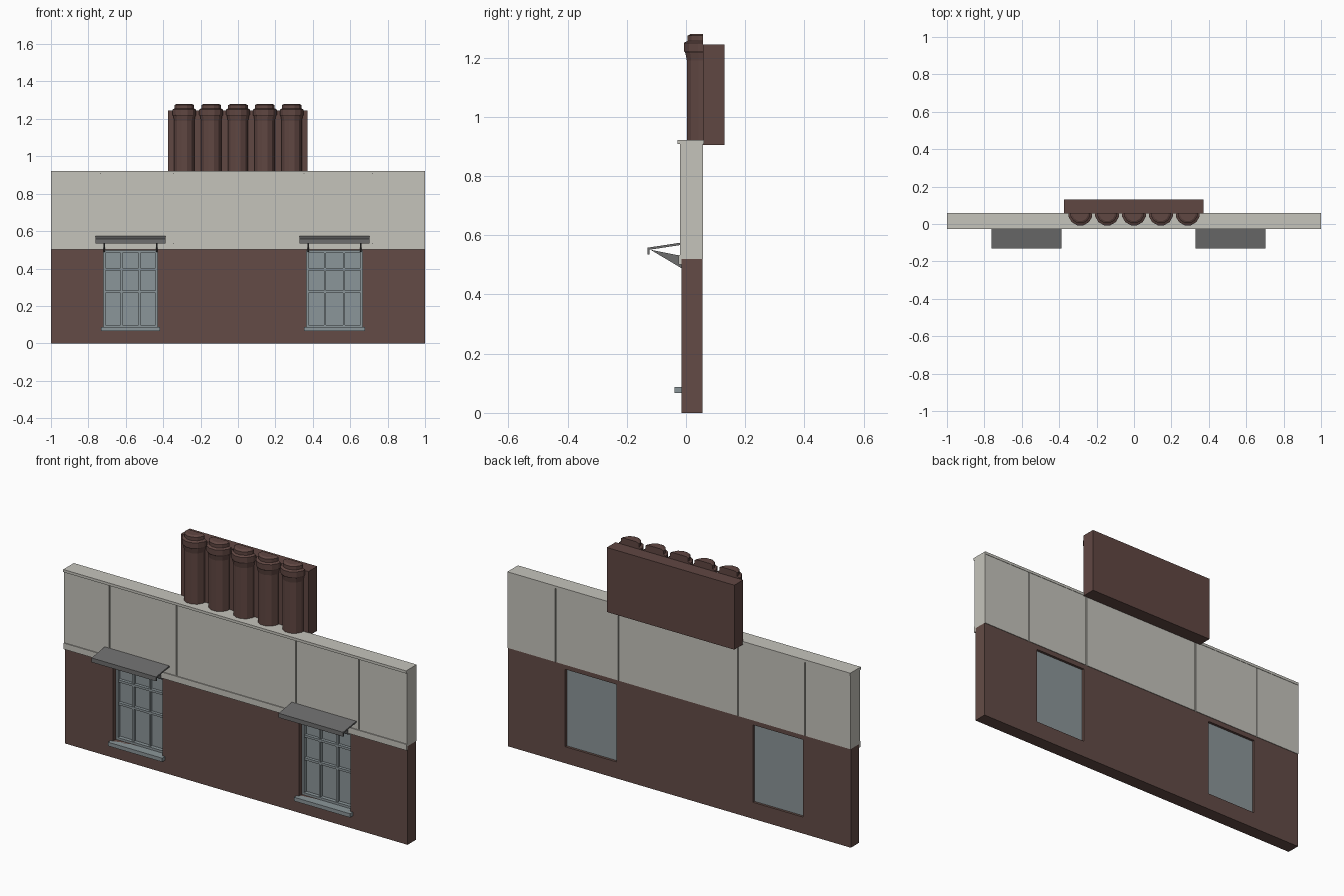
import bpy
import bmesh
import math
from mathutils import Matrix, Vector

cube = bpy.data.objects.get("Cube")
if cube:
    bpy.data.objects.remove(cube, do_unlink=True)


def material(name, rgb):
    m = bpy.data.materials.new(name)
    m.use_nodes = True
    m.diffuse_color = (*rgb, 1)
    m.node_tree.nodes["Principled BSDF"].inputs["Base Color"].default_value = (*rgb, 1)
    return m


BRICK = material("brown brick", (0.125, 0.071, 0.061))
CHIMNEY = material("brown clay", (0.118, 0.063, 0.055))
STONE = material("pale stone", (0.56, 0.55, 0.50))
METAL = material("grey metal", (0.155, 0.155, 0.155))
GLASS = material("blue grey glass", (0.26, 0.305, 0.32))


def finish(name, bm, mat):
    bmesh.ops.recalc_face_normals(bm, faces=bm.faces)
    mesh = bpy.data.meshes.new(name)
    bm.to_mesh(mesh)
    bm.free()
    mesh.materials.append(mat)
    ob = bpy.data.objects.new(name, mesh)
    bpy.context.collection.objects.link(ob)
    return ob


def add_box(bm, x0, x1, y0, y1, z0, z1):
    size = Matrix.Diagonal((x1 - x0, y1 - y0, z1 - z0, 1))
    centre = Matrix.Translation(((x0 + x1) / 2, (y0 + y1) / 2, (z0 + z1) / 2))
    bmesh.ops.create_cube(bm, size=1, matrix=centre @ size)


def box(name, mat, *extent):
    bm = bmesh.new()
    add_box(bm, *extent)
    return finish(name, bm, mat)


def side_profile(name, mat, points, x0, x1):
    """Extrude a (y, z) outline along x."""
    bm = bmesh.new()
    face = bm.faces.new([bm.verts.new((x0, y, z)) for y, z in points])
    out = bmesh.ops.extrude_face_region(bm, geom=[face])
    moved = [v for v in out["geom"] if isinstance(v, bmesh.types.BMVert)]
    bmesh.ops.translate(bm, verts=moved, vec=(x1 - x0, 0, 0))
    return finish(name, bm, mat)


windows = {"right": (-0.72, -0.43), "left": (0.366, 0.666)}
SILL, HEAD = 0.087, 0.495
FRONT, BACK = -0.015, 0.055

# Brick wall with two window openings
bm = bmesh.new()
xs = [-1, *windows["right"], *windows["left"], 1]
zs = [0, SILL, HEAD, 0.52]
grid = [[bm.verts.new((x, FRONT, z)) for z in zs] for x in xs]
for i in range(len(xs) - 1):
    for j in range(len(zs) - 1):
        if not (i in (1, 3) and j == 1):
            bm.faces.new((grid[i][j], grid[i + 1][j], grid[i + 1][j + 1], grid[i][j + 1]))
out = bmesh.ops.extrude_face_region(bm, geom=bm.faces[:])
moved = [v for v in out["geom"] if isinstance(v, bmesh.types.BMVert)]
bmesh.ops.translate(bm, verts=moved, vec=(0, BACK - FRONT, 0))
bmesh.ops.dissolve_limit(bm, angle_limit=0.01, verts=bm.verts, edges=bm.edges)
finish("brick_wall", bm, BRICK)

# Stone cladding: core, panels with open joints, cap and lower trim
box("cladding_core", STONE, -0.998, 0.998, -0.014, 0.052, 0.522, 0.915)
joints = [-1, -0.735, -0.345, 0.352, 0.72, 1]
bm = bmesh.new()
for a, b in zip(joints, joints[1:]):
    left = a + (0.003 if a > -1 else 0)
    right = b - (0.003 if b < 1 else 0)
    add_box(bm, left, right, -0.02, 0.058, 0.52, 0.908)
finish("cladding_panels", bm, STONE)
box("cladding_cap", STONE, -1, 1, -0.028, 0.06, 0.908, 0.922)
box("cladding_trim", STONE, -1, 1, -0.025, -0.012, 0.501, 0.533)

# Windows, sills and awnings
for side, (x0, x1) in windows.items():
    box(f"{side}_window_glass", GLASS, x0, x1, 0.03, 0.042, SILL, HEAD)
    bm = bmesh.new()
    rim = 0.012
    for a, b in ((x0, x0 + rim), (x1 - rim, x1)):
        add_box(bm, a, b, 0.01, 0.031, SILL, HEAD)
    for a, b in ((SILL, SILL + rim), (HEAD - rim, HEAD)):
        add_box(bm, x0 + rim, x1 - rim, 0.01, 0.031, a, b)
    for k in (1, 2):
        x = x0 + (x1 - x0) * k / 3
        add_box(bm, x - 0.005, x + 0.005, 0.016, 0.031, SILL, HEAD)
    for z in (0.276, 0.396):
        add_box(bm, x0, x1, 0.014, 0.031, z - 0.006, z + 0.006)
    finish(f"{side}_window_frame", bm, GLASS)
    box(f"{side}_window_sill", GLASS, x0 - 0.012, x1 + 0.014, -0.038, 0.03, 0.067, SILL)

    mid = (x0 + x1) / 2
    canopy = [(-0.018, 0.575), (-0.13, 0.558), (-0.13, 0.535),
              (-0.124, 0.535), (-0.124, 0.551), (-0.018, 0.567)]
    side_profile(f"{side}_awning", METAL, canopy, mid - 0.188, mid + 0.188)
    for n, x in enumerate((mid - 0.14, mid + 0.14)):
        bracket = [(-0.12, 0.551), (-0.014, 0.53), (-0.014, 0.488)]
        side_profile(f"{side}_awning_bracket_{n + 1}", METAL, bracket, x - 0.004, x + 0.004)

# Chimney stack block behind the wall top
box("chimney_block", CHIMNEY, -0.373, 0.371, 0.057, 0.13, 0.905, 1.245)

# Row of half-round chimney pots with collars
pot = [(0.056, 0.92), (0.056, 1.19), (0.061, 1.215), (0.066, 1.222),
       (0.066, 1.25), (0.054, 1.256), (0.054, 1.274), (0.042, 1.28)]
SIDES = 12
for n in range(5):
    bm = bmesh.new()
    cx = (n - 2) * 0.1435
    rings = []
    for r, z in pot:
        angles = [2 * math.pi * (k + 0.5) / SIDES for k in range(SIDES)]
        rings.append([bm.verts.new((cx + r * math.cos(a), 0.057 + r * math.sin(a), z))
                      for a in angles])
    for low, high in zip(rings, rings[1:]):
        for k in range(SIDES):
            m = (k + 1) % SIDES
            bm.faces.new((low[k], low[m], high[m], high[k]))
    bm.faces.new(rings[0])
    bm.faces.new(rings[-1])
    cut = bmesh.ops.bisect_plane(bm, geom=bm.verts[:] + bm.edges[:] + bm.faces[:],
                                 plane_co=Vector((0, 0.058, 0)), plane_no=Vector((0, 1, 0)),
                                 clear_outer=True)
    rim_edges = [e for e in cut["geom_cut"] if isinstance(e, bmesh.types.BMEdge)]
    bmesh.ops.holes_fill(bm, edges=rim_edges)
    finish(f"chimney_pot_{n + 1}", bm, CHIMNEY)
